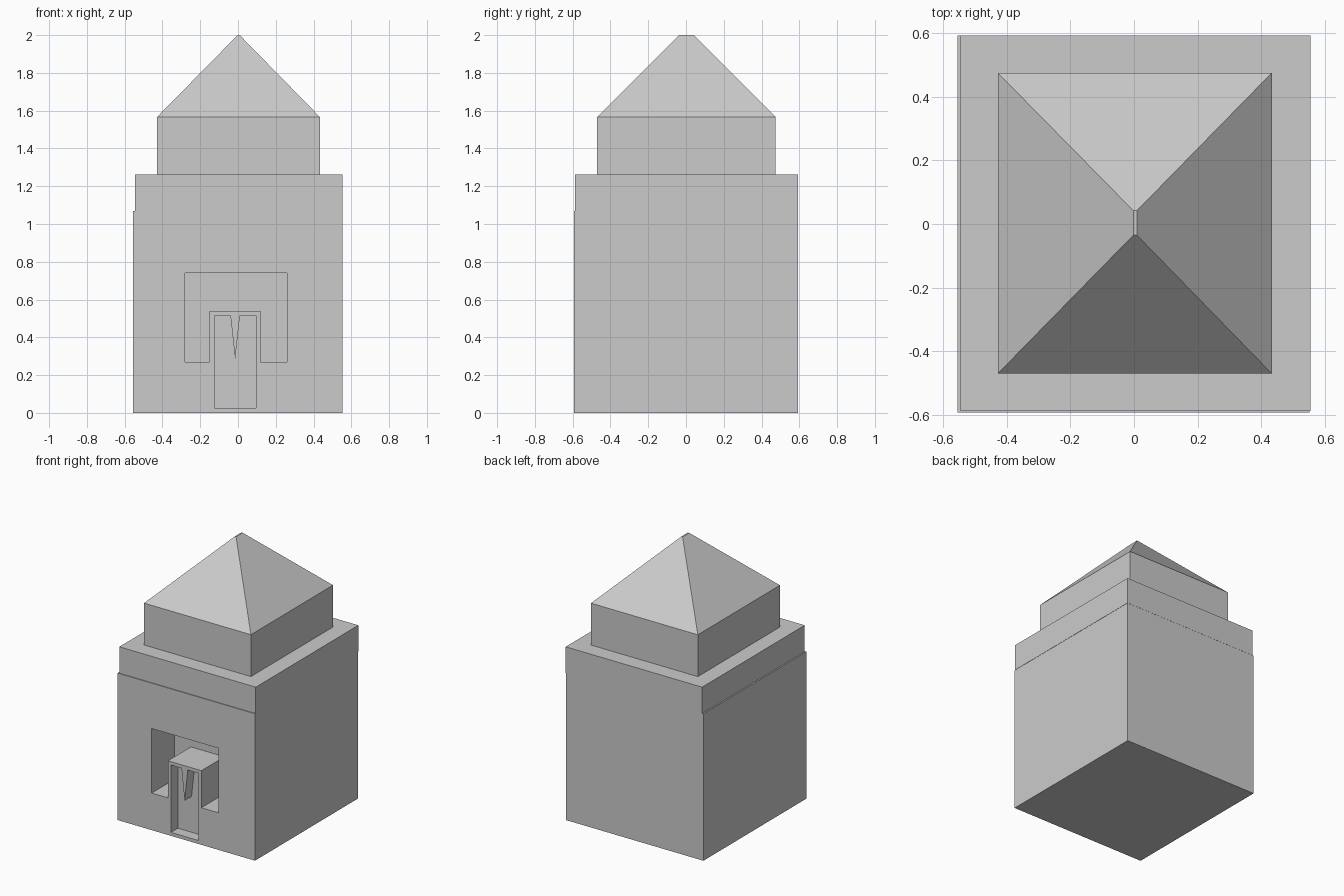
import bpy, bmesh

if "Cube" in bpy.data.objects:
    bpy.data.objects.remove(bpy.data.objects["Cube"])


def make_object(name, bm):
    bmesh.ops.recalc_face_normals(bm, faces=bm.faces[:])
    mesh = bpy.data.meshes.new(name)
    bm.to_mesh(mesh)
    bm.free()
    obj = bpy.data.objects.new(name, mesh)
    bpy.context.collection.objects.link(obj)
    return obj


def loft(name, rings):
    """Skin between closed rings of points and cap both ends."""
    bm = bmesh.new()
    loops = [[bm.verts.new(p) for p in ring] for ring in rings]
    n = len(loops[0])
    for a, b in zip(loops, loops[1:]):
        for i in range(n):
            j = (i + 1) % n
            bm.faces.new((a[i], a[j], b[j], b[i]))
    bm.faces.new(loops[0])
    bm.faces.new(loops[-1])
    return make_object(name, bm)


def rect(x0, x1, y0, y1, z):
    return [(x0, y0, z), (x1, y0, z), (x1, y1, z), (x0, y1, z)]


def block(name, x0, x1, y0, y1, z0, z1):
    return loft(name, [rect(x0, x1, y0, y1, z0), rect(x0, x1, y0, y1, z1)])


def carve(target, profile, depth):
    """Cut an (x, z) outline into the front wall."""
    cutter = loft("recess_cutter", [[(x, y, z) for x, z in profile]
                                    for y in (FRONT - 0.1, FRONT + depth)])
    cutter.hide_render = True
    mod = target.modifiers.new("recess", 'BOOLEAN')
    mod.operation = 'DIFFERENCE'
    mod.solver = 'EXACT'
    mod.object = cutter
    bpy.context.view_layer.objects.active = target
    bpy.ops.object.modifier_apply(modifier=mod.name)
    bpy.data.objects.remove(cutter, do_unlink=True)


FRONT = -0.593

# Main walls
walls = block("main_walls", -0.555, 0.552, FRONT, 0.592, 0, 1.07)

# Deep arch-shaped recess around the door block
carve(walls, [(-0.28, 0.27), (-0.15, 0.27), (-0.15, 0.54), (0.12, 0.54),
              (0.12, 0.27), (0.26, 0.27), (0.26, 0.74), (-0.28, 0.74)], 0.265)

# Shallow door recess with a pointed tooth hanging from its top
carve(walls, [(-0.125, 0.025), (0.095, 0.025), (0.095, 0.515), (0.01, 0.515),
              (-0.015, 0.285), (-0.04, 0.515), (-0.125, 0.515)], 0.08)

# Slightly offset cornice band
block("cornice_band", -0.545, 0.554, -0.587, 0.593, 1.07, 1.262)

# Upper tier
tier = (-0.428, 0.433, -0.47, 0.475)
block("upper_tier", *tier, 1.262, 1.567)

# Hipped roof with a tiny ridge
loft("roof", [rect(*tier, 1.567), rect(-0.002, 0.009, -0.035, 0.042, 2.0)])
